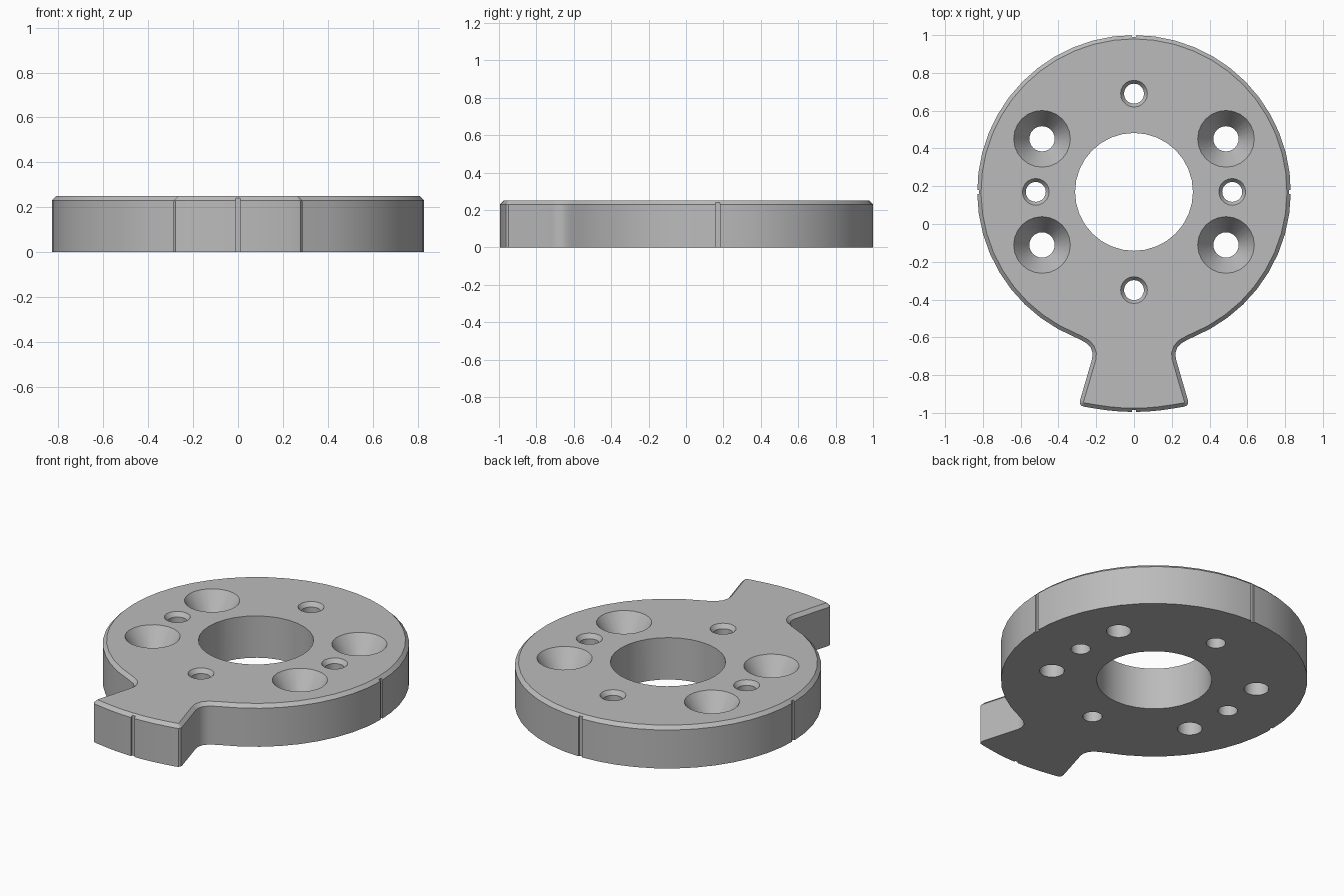
import bpy, bmesh
from math import sin, cos, radians, pi
from mathutils import Vector

cube = bpy.data.objects.get("Cube")
if cube:
    bpy.data.objects.remove(cube, do_unlink=True)

CY, R, TAB_R, H, CH = 0.17, 0.83, 1.165, 0.25, 0.02

grey = bpy.data.materials.new("plain grey")
grey.use_nodes = True
colour = (0.5, 0.5, 0.5, 1)
grey.diffuse_color = colour
grey.node_tree.nodes["Principled BSDF"].inputs["Base Color"].default_value = colour


def polar(r, deg):
    return Vector((r * cos(radians(deg)), CY + r * sin(radians(deg))))


def inset(points, d):
    """Offset a counter-clockwise outline inwards by d."""
    result = []
    for i, p in enumerate(points):
        a = (p - points[i - 1]).normalized()
        b = (points[(i + 1) % len(points)] - p).normalized()
        n = Vector((-a.y - b.y, a.x + b.x)).normalized()
        result.append(p + n * d / max(n.dot(Vector((-a.y, a.x))), 0.4))
    return result


def skin(bm, rings):
    """Join rings of 3D points into a closed, capped solid."""
    loops = [[bm.verts.new(p) for p in ring] for ring in rings]
    n = len(loops[0])
    bm.faces.new(loops[0][::-1])
    bm.faces.new(loops[-1])
    for low, high in zip(loops, loops[1:]):
        for i in range(n):
            j = (i + 1) % n
            bm.faces.new((low[i], low[j], high[j], high[i]))


def finish(bm, name):
    bmesh.ops.recalc_face_normals(bm, faces=bm.faces)
    mesh = bpy.data.meshes.new(name)
    bm.to_mesh(mesh)
    bm.free()
    mesh.materials.append(grey)
    obj = bpy.data.objects.new(name, mesh)
    bpy.context.collection.objects.link(obj)
    return obj


# Outline: round plate, filleted neck and flared tab
steps = 40
disc = [polar(R, -61 + 302 * i / steps) for i in range(steps + 1)]
neck = [Vector(p) for p in ((0.285, -0.612), (0.25, -0.632), (0.229, -0.655),
                            (0.219, -0.685), (0.222, -0.715), (0.286, -0.935),
                            (0.287, -0.95), (0.279, -0.962), (0.265, -0.967))]
left_neck = [Vector((-p.x, p.y)) for p in neck]
tab_end = [polar(TAB_R, a) for a in (-100, -96.67, -93.33, -90, -86.67, -83.33, -80)]
outline = disc + left_neck + tab_end + neck[::-1]

bm = bmesh.new()
skin(bm, [[p.to_3d() + Vector((0, 0, z)) for p in pts] for pts, z in
          ((outline, 0), (outline, H - CH), (inset(outline, CH), H))])
plate = finish(bm, "mounting_plate")

# Cutters: bore, countersunk holes and rim notches
bm = bmesh.new()


def hole(x, y, profile, sides):
    skin(bm, [[(x + r * cos(2 * pi * i / sides), y + r * sin(2 * pi * i / sides), z)
               for i in range(sides)] for r, z in profile])


def countersink(x, y, r, top_r, depth, sides):
    hole(x, y, ((r, -0.1), (r, H - depth), (top_r, H), (top_r, H + 0.1)), sides)


hole(0, CY, ((0.312, -0.1), (0.312, H + 0.1)), 32)
for sx in (-1, 1):
    for sy in (-1, 1):
        countersink(sx * 0.487, CY + sy * 0.281, 0.067, 0.15, 0.13, 24)
for angle in (0, 90, 180, 270):
    centre = polar(0.52, angle)
    countersink(centre.x, centre.y, 0.053, 0.071, 0.025, 20)
    # Narrow notch centred on the rim
    rim = TAB_R if angle == 270 else R
    out = Vector((round(cos(radians(angle))), round(sin(radians(angle)))))
    side = Vector((-out.y, out.x)) * 0.011
    mid = Vector((0, CY)) + out * rim
    corners = [mid - out * 0.01 - side, mid + out * 0.05 - side,
               mid + out * 0.05 + side, mid - out * 0.01 + side]
    skin(bm, [[(p.x, p.y, z) for p in corners] for z in (-0.1, H + 0.1)])
cutter = finish(bm, "hole_cutters")
cutter.hide_render = True

# Apply the cut, then drop the cutter
mod = plate.modifiers.new("holes", 'BOOLEAN')
mod.operation = 'DIFFERENCE'
mod.solver = 'EXACT'
mod.object = cutter
bpy.ops.object.select_all(action='DESELECT')
plate.select_set(True)
bpy.context.view_layer.objects.active = plate
bpy.ops.object.modifier_apply(modifier=mod.name)
bpy.data.objects.remove(cutter, do_unlink=True)
bpy.ops.object.shade_smooth_by_angle(angle=radians(30))
